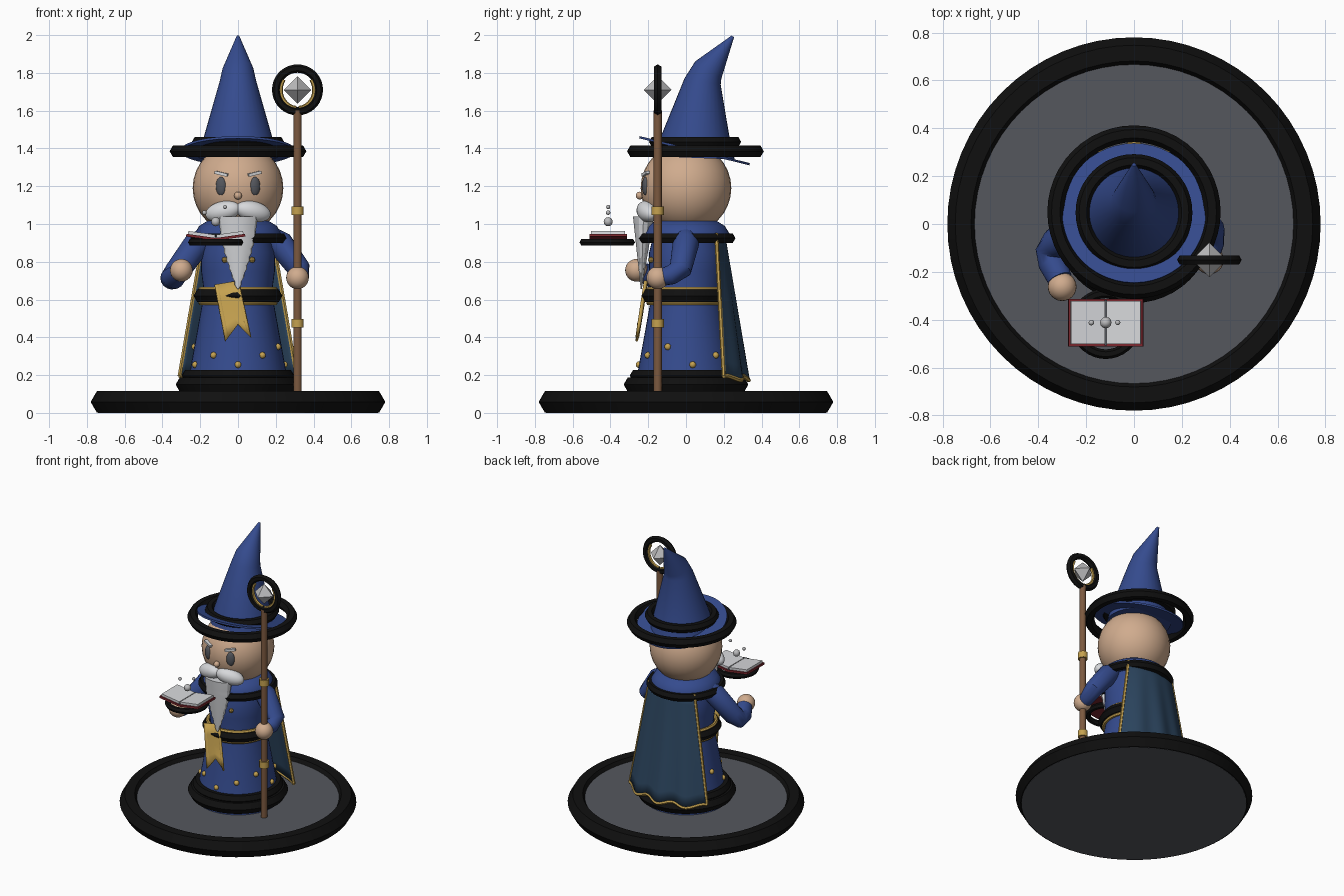
import bpy, bmesh, math
from mathutils import Vector, Matrix

if "Cube" in bpy.data.objects:
    bpy.data.objects.remove(bpy.data.objects["Cube"])

def material(name, r, g, b):
    m = bpy.data.materials.new(name)
    m.diffuse_color = (r, g, b, 1)
    m.use_nodes = True
    m.node_tree.nodes["Principled BSDF"].inputs["Base Color"].default_value = m.diffuse_color
    return m

BLUE = material("robe blue", .035, .07, .27)
NAVY = material("cape navy", .025, .06, .115)
BLACK = material("black trim", .005, .005, .005)
GREY = material("stone grey", .09, .095, .11)
SKIN = material("skin", .63, .41, .27)
WHITE = material("hair white", .68, .69, .71)
SILVER = material("crystal silver", .5, .5, .51)
GOLD = material("gold", .56, .36, .08)
WOOD = material("staff wood", .2, .1, .05)
RED = material("book red", .2, .02, .027)

def finish(ob, name, mat, angle=40):
    ob.name = name
    ob.data.materials.clear()
    ob.data.materials.append(mat)
    bpy.ops.object.select_all(action='DESELECT')
    ob.select_set(True)
    bpy.context.view_layer.objects.active = ob
    bpy.ops.object.shade_smooth_by_angle(angle=math.radians(angle))
    return ob

def from_bmesh(bm, name, mat, angle=40):
    bmesh.ops.recalc_face_normals(bm, faces=bm.faces)
    me = bpy.data.meshes.new(name)
    bm.to_mesh(me)
    bm.free()
    ob = bpy.data.objects.new(name, me)
    bpy.context.collection.objects.link(ob)
    return finish(ob, name, mat, angle)

def skin_rings(rings, name, mat, angle=40):
    """Join closed rings of points into a capped solid."""
    bm = bmesh.new()
    vs = [[bm.verts.new(p) for p in ring] for ring in rings]
    n = len(vs[0])
    for a, b in zip(vs, vs[1:]):
        for i in range(n):
            bm.faces.new((a[i], a[(i + 1) % n], b[(i + 1) % n], b[i]))
    bm.faces.new(vs[0])
    bm.faces.new(vs[-1])
    return from_bmesh(bm, name, mat, angle)

def lathe(name, profile, mat, segs=40):
    return skin_rings([[(r * math.cos(2 * math.pi * i / segs), r * math.sin(2 * math.pi * i / segs), z)
                        for i in range(segs)] for r, z in profile], name, mat)

def tube(name, pts, radii, mat, segs=16, ref=(1, 0, 0)):
    pts = [Vector(p) for p in pts]
    if not isinstance(radii, (list, tuple)):
        radii = [radii] * len(pts)
    rings = []
    for k, p in enumerate(pts):
        t = (pts[min(k + 1, len(pts) - 1)] - pts[max(k - 1, 0)]).normalized()
        u = t.cross(Vector(ref)).normalized()
        v = t.cross(u)
        rings.append([p + radii[k] * (u * math.cos(a) + v * math.sin(a))
                      for a in (2 * math.pi * i / segs for i in range(segs))])
    return skin_rings(rings, name, mat)

def ring(name, loc, outer, minor, mat=BLACK, rot=(0, 0, 0), segs=48):
    bpy.ops.mesh.primitive_torus_add(location=loc, rotation=rot, major_radius=outer - minor,
                                     minor_radius=minor, major_segments=segs, minor_segments=6)
    return finish(bpy.context.object, name, mat)

def ball(name, loc, scale, mat, rot=(0, 0, 0), segs=24):
    bpy.ops.mesh.primitive_uv_sphere_add(segments=segs, ring_count=segs // 2, radius=1,
                                         location=loc, rotation=rot)
    bpy.context.object.scale = (scale,) * 3 if isinstance(scale, (int, float)) else scale
    return finish(bpy.context.object, name, mat)

def box(name, loc, size, mat, rot=(0, 0, 0)):
    bpy.ops.mesh.primitive_cube_add(size=1, location=loc, rotation=rot)
    bpy.context.object.scale = size
    return finish(bpy.context.object, name, mat)

# Round base
lathe("base_disc", [(.74, 0), (.74, .09)], GREY, 64)
ring("base_rim", (0, 0, .058), .78, .066, segs=64)

# Robe, hem, belt, collar
lathe("robe", [(.28, .09), (.255, .22), (.19, .58), (.183, .66), (.195, .75), (.195, .85), (.17, .95)], BLUE)
ring("hem_lower", (0, 0, .15), .33, .044)
ring("hem_upper", (0, 0, .197), .298, .036)
ring("belt", (0, 0, .62), .235, .037)
for i, z in enumerate((.655, .582)):
    ring(f"belt_gold_edge_{i}", (0, 0, z), .211, .012, GOLD)
lathe("mantle", [(.235, .915), (.23, .95), (.205, .99), (.14, 1.03)], BLUE)
ring("collar_ring", (0, 0, .925), .262, .03)

# Gold studs around the robe skirt and on the chest
for i in range(11):
    a = math.radians(-90 + i * 360 / 11)
    z = (.255, .305, .35)[i % 3]
    r = .255 - (z - .22) * .18
    ball(f"robe_stud_{i}", (r * math.cos(a), r * math.sin(a), z), .018, GOLD, segs=10)
for i, x in enumerate((-.07, .075)):
    ball(f"chest_stud_{i}", (x, -.185, .81), .016, GOLD, segs=8)

# Hanging sash with a notched end, draped over the belt
bm = bmesh.new()
rows = []
for t in (0, .25, .5, .75, 1):
    row = []
    for u in (-1, -.75, 0, .75, 1):
        z = .69 - .3 * t + .01 * u + (.08 * t ** 3 * (1 - abs(u)))
        x = -.06 + .06 * t + u * (.06 + .006 * t)
        y = -.215 - .045 * t - (.008 if abs(u) == 1 else 0)
        row.append(bm.verts.new((x, y, z)))
    rows.append(row)
for a, b in zip(rows, rows[1:]):
    for i in range(4):
        bm.faces.new((a[i], a[i + 1], b[i + 1], b[i]))
from_bmesh(bm, "sash", GOLD, 20).modifiers.new("thickness", 'SOLIDIFY').thickness = .012

# Cape with soft folds and gold trim
def cape_point(u, t):
    wave = math.cos(u * 10)
    return Vector((u * (.18 + .13 * t),
                   .16 + .05 * t + (.04 + .07 * t) * (1 - u * u) + .012 * t * wave,
                   .95 - .765 * t - .012 * t * wave))
bm = bmesh.new()
NU, NT = 28, 10
grid = [[bm.verts.new(cape_point(-1 + 2 * i / NU, j / NT)) for i in range(NU + 1)] for j in range(NT + 1)]
for a, b in zip(grid, grid[1:]):
    for i in range(NU):
        bm.faces.new((a[i], a[i + 1], b[i + 1], b[i]))
cape = from_bmesh(bm, "cape", NAVY, 60)
mod = cape.modifiers.new("thickness", 'SOLIDIFY')
mod.thickness, mod.offset = .012, 0
for s in (-1, 1):
    tube(f"cape_side_trim_{s}", [cape_point(s, t / 10) for t in range(11)], .011, GOLD, 6)
tube("cape_bottom_trim", [cape_point(-1 + i / 14, 1) for i in range(29)], .012, GOLD, 6, (0, 0, 1))

# Head and face
ball("head", (0, 0, 1.19), .24, SKIN, segs=32)
ball("nose", (0, -.245, 1.15), .021, SKIN, segs=12)
for s in (-1, 1):
    ball(f"eye_{s}", (s * .09, -.214, 1.2), (.029, .018, .05), GREY, (0, 0, s * .35), 16)
    box(f"eyebrow_{s}", (s * .088, -.215, 1.266), (.072, .02, .016), WHITE, (0, -s * .22, s * .35))
    ball(f"moustache_{s}", (s * .08, -.205, 1.066), (.098, .052, .054), WHITE, (0, s * .22, s * .3))

# Beard with ragged edges, tapering to a point
rings = []
for k in range(19):
    t = k / 18
    w = .1 * (1 - t ** 1.5) + (.006 if k % 2 else 0) * (t > .2) + .003
    d = .054 * (1 - t) + .003
    rings.append([(w * math.cos(a), -.225 - .012 * t + d * math.sin(a), 1.04 - .385 * t)
                  for a in (2 * math.pi * i / 14 for i in range(14))])
skin_rings(rings, "beard", WHITE, 30)

# Hat: tilted brim, floating rim, band and bent cone
bpy.ops.mesh.primitive_cylinder_add(vertices=48, radius=.3, depth=.012, location=(0, .045, 1.388),
                                    rotation=(-.24, 0, 0))
finish(bpy.context.object, "hat_brim", BLUE)
ring("hat_rim", (0, .05, 1.385), .362, .035)
ring("hat_band", (0, .048, 1.435), .244, .03)
tube("hat_cone", [(0, .048, 1.35), (0, .052, 1.45), (0, .088, 1.755), (0, .118, 1.815), (0, .248, 1.993)],
     [.21, .184, .097, .083, .008], BLUE, 32)

# Arms and hands
tube("staff_arm", [(.17, 0, .94), (.22, 0, .9), (.325, -.03, .76), (.325, -.08, .73), (.315, -.13, .717)],
     [.05, .07, .06, .052, .045], BLUE)
ball("staff_hand", (.315, -.15, .715), .06, SKIN)
tube("book_arm", [(-.16, 0, .94), (-.22, -.02, .89), (-.325, -.08, .745), (-.352, -.115, .71),
                  (-.34, -.165, .715), (-.31, -.23, .745)],
     [.05, .072, .066, .06, .06, .052], BLUE)
ball("book_hand", (-.3, -.262, .755), .06, SKIN)

# Staff with gold bands, ring head, prongs and crystal
SX, SY, SZ = .315, -.15, 1.71
tube("staff", [(SX, SY, .09), (SX, SY, 1.6)], .022, WOOD, 12)
for i, z in enumerate((.475, 1.07)):
    tube(f"staff_band_{i}", [(SX, SY, z - .023), (SX, SY, z + .023)], .033, GOLD, 12)
ring("staff_ring", (SX, SY, SZ), .135, .022, rot=(math.pi / 2, 0, 0), segs=36)
for s in (-1, 1):
    arc = [math.radians(-85 + 12 * i) for i in range(11)]
    tube(f"staff_prong_{s}", [(SX + s * .088 * math.cos(a), SY, SZ + .095 * math.sin(a)) for a in arc],
         .01, GOLD, 6, (0, 1, 0))
bm = bmesh.new()
bmesh.ops.create_uvsphere(bm, u_segments=4, v_segments=2, radius=.073,
                          matrix=Matrix.Translation((SX, SY, SZ)))
from_bmesh(bm, "crystal", SILVER, 10)

# Open floating book with halo ring and sparks
BX, BY = -.118, -.412
ring("book_ring", (BX, BY - .005, .903), .147, .02, segs=36)
for s in (-1, 1):
    box(f"book_cover_{s}", (BX + s * .078, BY, .93), (.158, .198, .014), RED, (0, -s * .14, 0))
    box(f"book_pages_{s}", (BX + s * .075, BY, .944), (.143, .18, .018), WHITE, (0, -s * .14, 0))
box("book_spine", (BX, BY, .925), (.012, .19, .02), GREY)
for i, (x, z, r) in enumerate(((0, 1.012, .024), (-.06, 1.06, .012), (.05, 1.09, .011))):
    ball(f"spark_{i}", (BX + x, BY, z), r, SILVER, segs=12)
